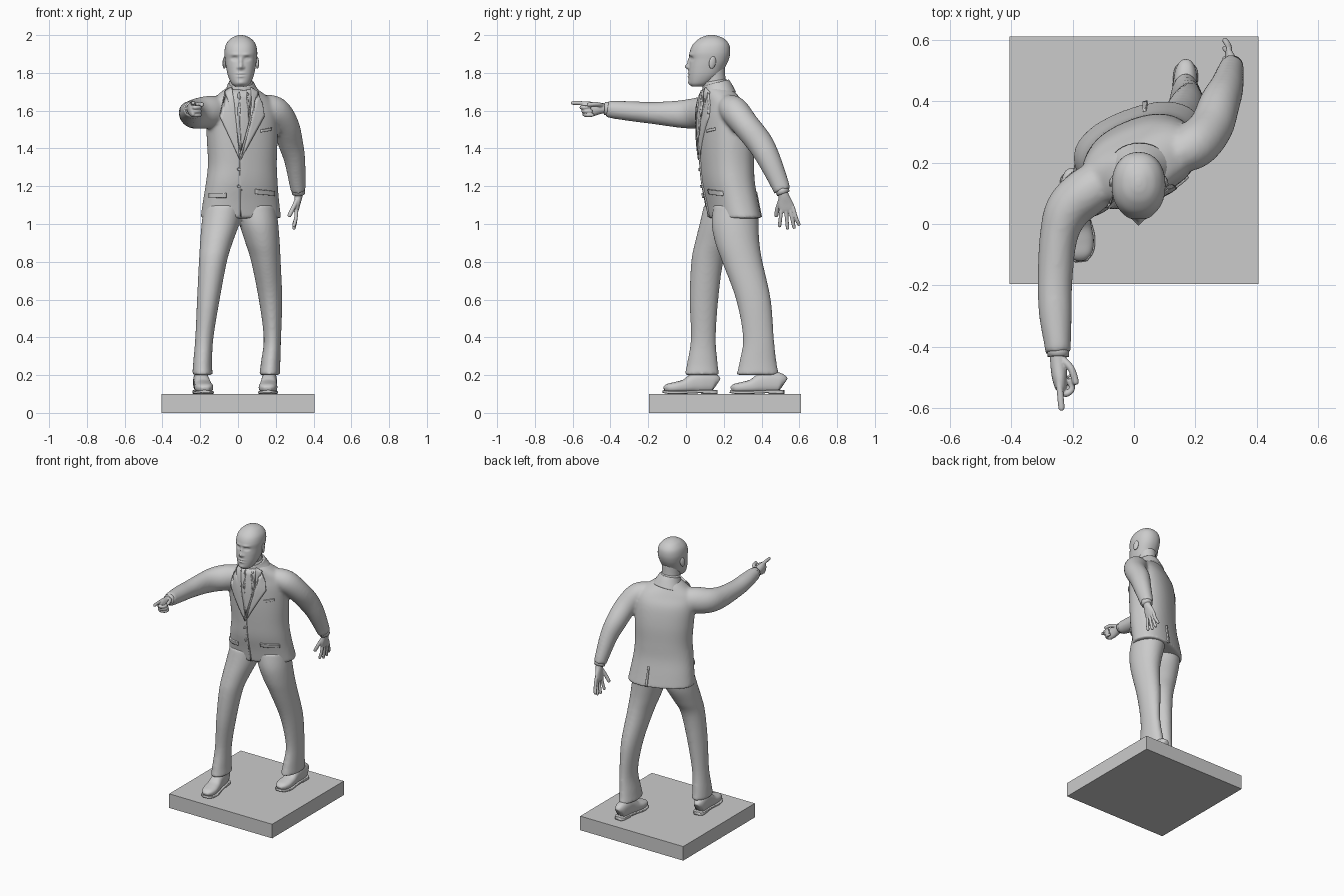
import bpy, bmesh, math
from mathutils import Vector
from mathutils.bvhtree import BVHTree

X, Z = Vector((1, 0, 0)), Vector((0, 0, 1))


def make(name, bm):
    bmesh.ops.recalc_face_normals(bm, faces=bm.faces)
    me = bpy.data.meshes.new(name)
    bm.to_mesh(me)
    bm.free()
    me.shade_smooth()
    ob = bpy.data.objects.new(name, me)
    bpy.context.collection.objects.link(ob)
    return ob


def loft(name, rows, flat=False, n=32, steps=5, e=2.0, ref=X):
    """Rings (x, y, z, a, b, turn) splined together and capped."""
    rows = [tuple(r) + ((r[3],) if len(r) == 4 else ()) for r in rows]
    rows = [r + (0,) * (6 - len(r)) for r in rows]
    P, rings = [rows[0]] + rows + [rows[-1]], []
    for i in range(1, len(P) - 2):
        for s in range(steps + (i == len(P) - 3)):
            t = s / steps
            rings.append([0.5 * (2 * q + (r - p) * t + (2*p - 5*q + 4*r - w) * t*t + (3*q - p - 3*r + w) * t**3)
                          for p, q, r, w in zip(P[i-1], P[i], P[i+1], P[i+2])])
    bm, loops = bmesh.new(), []
    for i, r in enumerate(rings):
        t = Z if flat else (Vector(rings[min(i+1, len(rings)-1)][:3]) - Vector(rings[max(i-1, 0)][:3])).normalized()
        u = (ref - t * ref.dot(t)).normalized()
        v = t.cross(u)
        k = math.radians(r[5])
        u, v = u * math.cos(k) + v * math.sin(k), v * math.cos(k) - u * math.sin(k)
        loop = []
        for j in range(n):
            c, s = math.cos(math.tau * j / n), math.sin(math.tau * j / n)
            p = u * (r[3] * math.copysign(abs(c) ** (2/e), c)) + v * (r[4] * math.copysign(abs(s) ** (2/e), s))
            loop.append(bm.verts.new(Vector(r[:3]) + p))
        loops.append(loop)
    for A, B in zip(loops, loops[1:]):
        for j in range(n):
            bm.faces.new((A[j], A[(j+1) % n], B[(j+1) % n], B[j]))
    bm.faces.new(loops[0])
    bm.faces.new(loops[-1])
    return make(name, bm)


def finger(pts, r, ref=X):
    a, b = Vector(pts[-2]), Vector(pts[-1])
    tip = b + (b - a).normalized() * r * 0.7
    rows = [(*p, r * (1 - 0.06 * i)) for i, p in enumerate(pts)] + [(*tip, r * 0.35)]
    return loft("finger", rows, n=12, steps=4, ref=ref)


def fuse(name, obs, voxel, smooth):
    """Blend overlapping parts into one skin."""
    bpy.ops.object.select_all(action='DESELECT')
    for o in obs:
        o.select_set(True)
    bpy.context.view_layer.objects.active = obs[0]
    bpy.ops.object.join()
    ob = obs[0]
    ob.name = name
    m = ob.modifiers.new("Skin", 'REMESH')
    m.mode, m.voxel_size, m.use_smooth_shade = 'VOXEL', voxel, True
    m = ob.modifiers.new("Soften", 'SMOOTH')
    m.factor, m.iterations = 0.5, smooth
    return ob


def patch(name, outline, thick, back=False):
    """Flat (x, z) outline laid onto the torso surface."""
    bm = bmesh.new()
    bm.faces.new([bm.verts.new((x, 0, z)) for x, z in outline])
    bmesh.ops.triangulate(bm, faces=bm.faces[:])
    bmesh.ops.subdivide_edges(bm, edges=bm.edges[:], cuts=7, use_grid_fill=True)
    d = Vector((0, -1 if back else 1, 0))
    for v in bm.verts:
        hit = torso_tree.ray_cast(v.co - d * 2, d)[0]
        v.co = hit if hit else torso_tree.find_nearest(v.co)[0]
    ob = make(name, bm)
    m = ob.modifiers.new("Thickness", 'SOLIDIFY')
    m.thickness, m.offset = thick, 0
    return ob


# Square base
bpy.ops.mesh.primitive_cube_add(size=1, location=(0, 0.2075, 0.05))
base = bpy.context.object
base.name = "base"
base.scale = (0.81, 0.805, 0.1)

# Jacket body, twisted towards the pointing arm
torso = loft("jacket", [
    (.015, .256, 1.03, .220, .125, 20), (.016, .24, 1.12, .207, .125, 20), (.02, .222, 1.22, .194, .127, 21),
    (.023, .216, 1.32, .186, .129, 22), (.022, .21, 1.45, .192, .130, 23), (.02, .20, 1.57, .196, .120, 23),
    (.02, .188, 1.64, .180, .100, 23), (.018, .175, 1.69, .120, .085, 18), (.016, .168, 1.725, .07, .068, 0)],
    flat=True, n=64, e=2.3)
bm = bmesh.new()
bm.from_mesh(torso.data)
torso_tree = BVHTree.FromBMesh(bm)
bm.free()

# Sleeves
right_sleeve = loft("right_sleeve", [
    (-.06, .17, 1.61, .06), (-.14, .115, 1.595, .078, .085), (-.212, .05, 1.585, .075, .082),
    (-.245, -.04, 1.582, .062, .072), (-.257, -.18, 1.588, .057, .058), (-.256, -.29, 1.597, .054, .053),
    (-.249, -.39, 1.606, .044, .047), (-.247, -.42, 1.61, .042, .042)])
left_sleeve = loft("left_sleeve", [
    (.12, .22, 1.625, .06), (.195, .255, 1.6, .076), (.25, .315, 1.525, .072), (.278, .39, 1.43, .066, .07),
    (.300, .44, 1.34, .056, .062), (.314, .493, 1.22, .044, .05), (.319, .51, 1.175, .04, .045)])
fuse("jacket", [torso, right_sleeve, left_sleeve], 0.009, 8)

# Shirt, tie, lapels, pockets and buttons
patch("shirt_front", [(-.04, 1.71), (.08, 1.71), (.012, 1.38)], .012)
patch("tie", [(.008, 1.705), (.045, 1.705), (.04, 1.66), (.06, 1.56), (.015, 1.39), (.004, 1.56), (.014, 1.66)], .026)
patch("left_lapel", [(.065, 1.72), (.10, 1.70), (.125, 1.63), (.135, 1.57), (.012, 1.34), (.075, 1.58)], .024)
patch("right_lapel", [(-.03, 1.72), (-.065, 1.70), (-.085, 1.63), (-.095, 1.57), (.008, 1.34), (-.015, 1.58)], .024)
patch("front_edge", [(.008, 1.36), (.016, 1.36), (.02, 1.04), (.012, 1.04)], .014)
patch("left_pocket", [(.09, 1.185), (.19, 1.175), (.19, 1.15), (.09, 1.16)], .016)
patch("right_pocket", [(-.15, 1.165), (-.06, 1.165), (-.06, 1.14), (-.15, 1.14)], .016)
patch("breast_pocket", [(.12, 1.50), (.175, 1.51), (.175, 1.495), (.12, 1.485)], .014)
patch("back_vent", [(.03, 1.17), (.04, 1.17), (.045, 1.035), (.03, 1.035)], .018, back=True)
for z in (1.29, 1.20):
    patch("button", [(.004 + .009 * math.cos(i), z + .009 * math.sin(i)) for i in range(6)], .022)

# Collars and cuffs
loft("jacket_collar", [(.02, .178, 1.675, .105, .09), (.017, .165, 1.72, .08, .08), (.016, .158, 1.745, .07, .072)])
loft("shirt_collar", [(.016, .16, 1.70, .07, .07), (.015, .15, 1.757, .062, .064)])
loft("right_cuff", [(-.247, -.40, 1.61, .036), (-.247, -.432, 1.612, .035)], steps=2)
loft("left_cuff", [(.319, .505, 1.19, .036), (.32, .516, 1.16, .035)], steps=2)

# Trousers
right_leg = loft("right_leg", [
    (-.075, .21, 1.10, .105, .115), (-.093, .185, 1.0, .10, .113), (-.115, .147, .9, .086, .10),
    (-.133, .113, .8, .074, .085), (-.157, .095, .6, .060, .076), (-.178, .092, .4, .048, .066),
    (-.187, .087, .27, .050, .080), (-.188, .084, .2, .054, .092)], flat=True, n=40)
left_leg = loft("left_leg", [
    (.09, .265, 1.10, .11, .12), (.11, .26, 1.0, .103, .124), (.13, .272, .9, .091, .117),
    (.148, .298, .8, .078, .107), (.172, .357, .6, .062, .092), (.182, .383, .4, .046, .082),
    (.173, .381, .27, .051, .098), (.168, .38, .2, .056, .114)], flat=True, n=40)
fuse("trousers", [right_leg, left_leg], 0.009, 6)


# Shoes with sole and heel
def shoe(side, xh, xt, yh):
    def rows(spec):
        return [(xh + (xt - xh) * d / .287, yh - d, z + b, a, b) for d, a, b, z in spec]
    loft(side + "_shoe", rows([(.004, .018, .035, .115), (.02, .034, .05, .108), (.07, .04, .058, .106),
                               (.12, .041, .052, .106), (.17, .046, .036, .106), (.22, .049, .029, .106),
                               (.26, .039, .023, .108), (.28, .018, .013, .111)]), e=2.5)
    loft(side + "_sole", rows([(0, .022, .008, .106), (.02, .038, .008, .106), (.08, .041, .008, .105),
                               (.14, .044, .008, .102), (.21, .054, .008, .1), (.26, .044, .008, .101),
                               (.287, .02, .007, .106)]), e=5)
    loft(side + "_heel", rows([(0, .025, .008, .1), (.02, .038, .008, .1), (.08, .04, .008, .1)]), e=6)


shoe("right", -.205, -.172, .165)
shoe("left", .17, .155, .52)

# Pointing hand
parts = [loft("palm", [(-.248, -.40, 1.61, .026), (-.246, -.45, 1.612, .027, .029), (-.242, -.50, 1.608, .025, .040),
                       (-.238, -.535, 1.606, .018, .038), (-.237, -.548, 1.606, .008, .03)], n=20),
         finger([(-.245, -.50, 1.635), (-.24, -.555, 1.64), (-.236, -.60, 1.641)], .0115, Z),
         finger([(-.235, -.44, 1.625), (-.205, -.47, 1.634), (-.19, -.515, 1.632)], .0125, Z)]
for k in range(3):
    z = 1.617 - .02 * k
    parts.append(finger([(-.245, -.52, z), (-.228, -.553 + .01 * k, z), (-.203, -.54 + .01 * k, z),
                         (-.205, -.51 + .008 * k, z)], .0115, Z))
fuse("right_hand", parts, 0.0035, 3)

# Open hand
parts = [loft("palm", [(.32, .505, 1.19, .027), (.32, .517, 1.15, .022, .028), (.314, .526, 1.11, .017, .039),
                       (.308, .536, 1.075, .013, .042), (.305, .538, 1.062, .008, .036)], n=20),
         finger([(.318, .505, 1.14), (.292, .485, 1.085), (.272, .478, 1.045)], .0125)]
for y0, y1, z1 in ((.506, .495, .99), (.527, .538, .978), (.548, .572, .982), (.566, .598, .998)):
    parts.append(finger([(.31, y0, 1.09), (.307, (y0 + y1) / 2, 1.035), (.296, y1, z1)], .0105))
fuse("left_hand", parts, 0.0035, 3)

# Head: lofted skull with soft facial features pushed in or out
skull = [(1.727, .032, .09, .03), (1.745, .018, .13, .05), (1.785, .014, .18, .068), (1.83, .016, .207, .078),
         (1.87, .02, .226, .084), (1.91, .02, .234, .087), (1.95, .036, .228, .079), (1.98, .068, .203, .056),
         (1.995, .10, .17, .028), (2.0, .125, .145, .008)]
head = loft("head", [(.015, (f + b) / 2, z, w, (b - f) / 2) for z, f, b, w in skull], flat=True, n=96, steps=10, e=2.2)
features = [(0, 1.833, -.021, .011, .014), (0, 1.862, -.011, .009, .02), (0, 1.797, -.006, .02, .005),
            (0, 1.781, -.006, .016, .005), (0, 1.789, .004, .024, .003), (0, 1.747, -.006, .02, .012)]
for s in (-1, 1):
    features += [(s * .033, 1.876, .012, .016, .010), (s * .033, 1.875, -.006, .010, .006),
                 (s * .03, 1.897, -.005, .022, .008), (s * .015, 1.828, -.006, .006, .007)]
for v in head.data.vertices:
    if v.co.y < .1:
        x, z = v.co.x - .015, v.co.z
        v.co.y += sum(a * math.exp(-((x - fx) / sx) ** 2 - ((z - fz) / sz) ** 2) for fx, fz, a, sx, sz in features)
loft("neck", [(.016, .165, 1.68, .062), (.015, .15, 1.75, .058, .06), (.015, .145, 1.83, .058, .062)])

# Ears
for s in (-1, 1):
    bpy.ops.mesh.primitive_uv_sphere_add(segments=20, ring_count=12, location=(.015 + s * .086, .14, 1.855))
    ear = bpy.context.object
    ear.name = "ear"
    ear.scale = (.009, .019, .033)
    ear.rotation_euler = (-.2, 0, -s * -.35)
    bpy.ops.object.shade_smooth()
